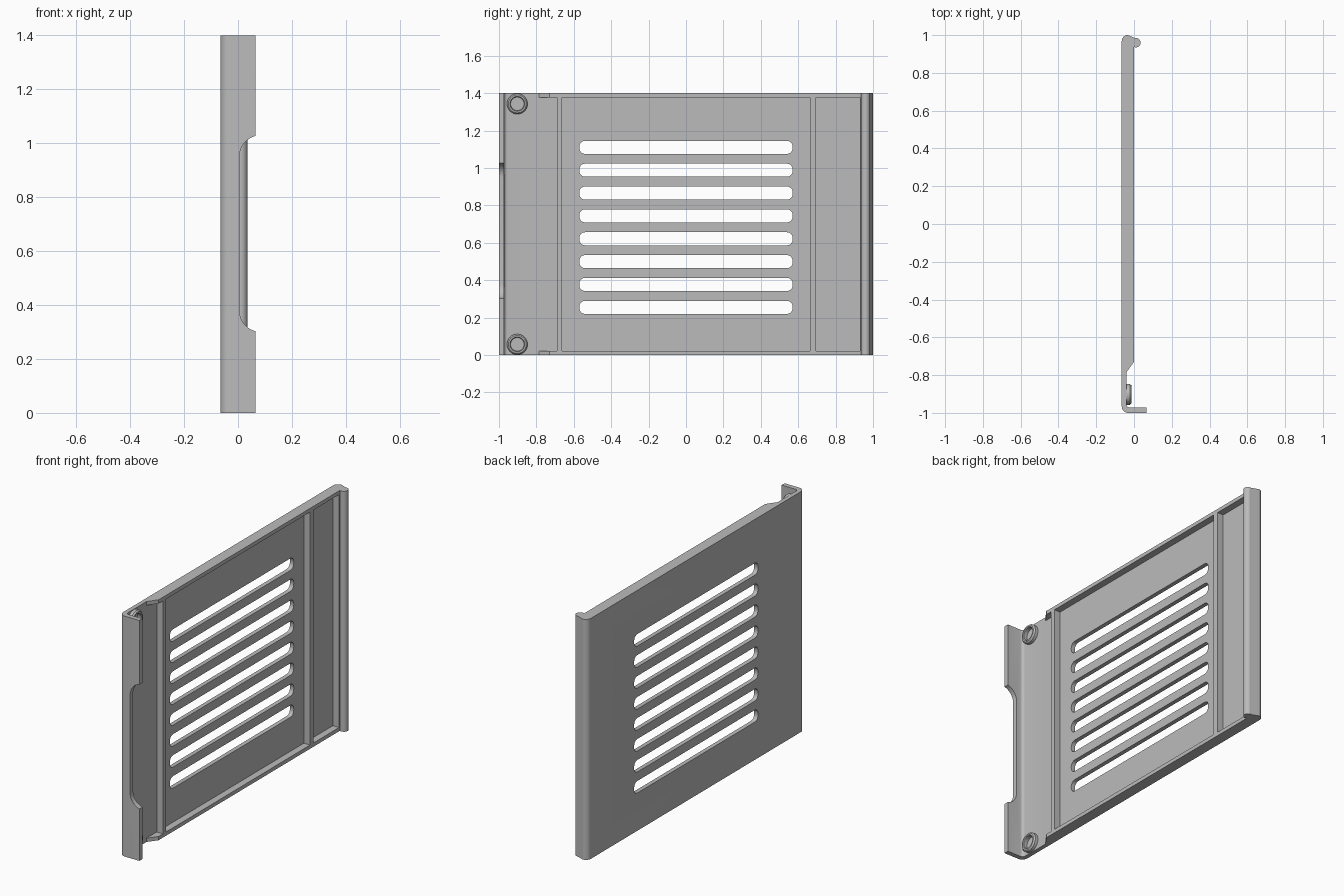
import bpy, bmesh, math
from mathutils import Matrix

cube = bpy.data.objects.get("Cube")
if cube:
    bpy.data.objects.remove(cube, do_unlink=True)

HEIGHT = 1.4
FLOOR = -0.04      # inner face of the thin panel
BACK = -0.065      # outer face of the panel
RIM = 0.022

grey = bpy.data.materials.new("plain grey")
grey.use_nodes = True
grey.diffuse_color = (0.5, 0.5, 0.5, 1)
grey.node_tree.nodes["Principled BSDF"].inputs["Base Color"].default_value = (0.5, 0.5, 0.5, 1)


def arc(cx, cy, r, start, end, steps=8):
    angles = [math.radians(start + (end - start) * i / steps) for i in range(steps + 1)]
    return [(cx + r * math.cos(a), cy + r * math.sin(a)) for a in angles]


def add_prism(bm, points, depth, place):
    """Extrude an outline; place maps (u, v, w) to a position."""
    low, high = ([bm.verts.new(place(u, v, w)) for u, v in points] for w in depth)
    bm.faces.new(low)
    bm.faces.new(high)
    for i in range(len(points)):
        j = (i + 1) % len(points)
        bm.faces.new((low[i], low[j], high[j], high[i]))


def finish(bm, name):
    bmesh.ops.recalc_face_normals(bm, faces=bm.faces)
    mesh = bpy.data.meshes.new(name)
    bm.to_mesh(mesh)
    bm.free()
    mesh.materials.append(grey)
    obj = bpy.data.objects.new(name, mesh)
    bpy.context.collection.objects.link(obj)
    return obj


def select(obj):
    bpy.ops.object.select_all(action="DESELECT")
    obj.select_set(True)
    bpy.context.view_layer.objects.active = obj


def cut(obj, cutter):
    mod = obj.modifiers.new("cut", "BOOLEAN")
    mod.operation, mod.solver, mod.object = "DIFFERENCE", "EXACT", cutter
    select(obj)
    bpy.ops.object.modifier_apply(modifier=mod.name)
    bpy.data.objects.remove(cutter, do_unlink=True)


def along_x(u, v, w):
    return (w, u, v)


def along_y(u, v, w):
    return (u, w, v)


def along_z(u, v, w):
    return (u, v, w)


# Door panel: bent front flange, chamfered rim and rounded hinge edge
profile = [(0.065, -1), (0.065, -0.972)]
profile += arc(FLOOR + 0.017, -0.955, 0.017, 270, 180, 5)
profile += [(FLOOR, -0.785), (0, -0.73)]
profile += arc(0.01, 0.96, 0.025, -114, 100, 16)
profile += arc(-0.033, 0.968, 0.032, 90, 180)
profile += arc(-0.03, -0.965, 0.035, 180, 270)
bm = bmesh.new()
add_prism(bm, profile, (0, HEIGHT), along_z)
panel = finish(bm, "door_panel")

# Recesses, leaving the rims and two upright ribs
bm = bmesh.new()
for y0, y1 in ((-0.80, -0.69), (-0.663, 0.663), (0.695, 0.93)):
    rect = [(y0, RIM), (y1, RIM), (y1, HEIGHT - RIM), (y0, HEIGHT - RIM)]
    add_prism(bm, rect, (FLOOR, 0.1), along_x)
# Finger notch in the flange
notch = [(0.12, 1.03)] + arc(0.085, 0.95, 0.08, 90, 180)
notch += arc(0.085, 0.38, 0.08, 180, 270) + [(0.12, 0.30)]
add_prism(bm, notch, (-1.1, -0.9), along_y)
cut(panel, finish(bm, "recess_cutter"))

# Ventilation slots
bm = bmesh.new()
for i in range(8):
    z, r = 0.255 + i * 0.1222, 0.03
    slot = []
    for sy, sz, a in ((1, 1, 0), (-1, 1, 90), (-1, -1, 180), (1, -1, 270)):
        slot += arc(sy * (0.57 - r), z + sz * (0.035 - r), r, a, a + 90, 5)
    add_prism(bm, slot, (-0.1, 0.1), along_x)
cut(panel, finish(bm, "slot_cutter"))

# Ring bosses in the front corners
for name, z in (("lower_boss", 0.057), ("upper_boss", HEIGHT - 0.057)):
    bm = bmesh.new()
    section = [(0.036, FLOOR - 0.005), (0.055, FLOOR - 0.005), (0.055, -0.022),
               (0.048, -0.014), (0.04, -0.014), (0.036, -0.018)]
    ring = [bm.verts.new((x, r, 0)) for r, x in section]
    edges = [bm.edges.new((ring[i], ring[i - 1])) for i in range(len(ring))]
    bmesh.ops.spin(bm, geom=ring + edges, cent=(0, 0, 0), axis=(1, 0, 0),
                   angle=math.tau, steps=32, use_merge=True)
    bmesh.ops.remove_doubles(bm, verts=bm.verts, dist=1e-5)
    bmesh.ops.transform(bm, matrix=Matrix.Translation((0, -0.902, z)), verts=bm.verts)
    select(finish(bm, name))
    bpy.ops.object.shade_smooth_by_angle(angle=math.radians(30))

select(panel)
bpy.ops.object.shade_smooth_by_angle(angle=math.radians(30))
